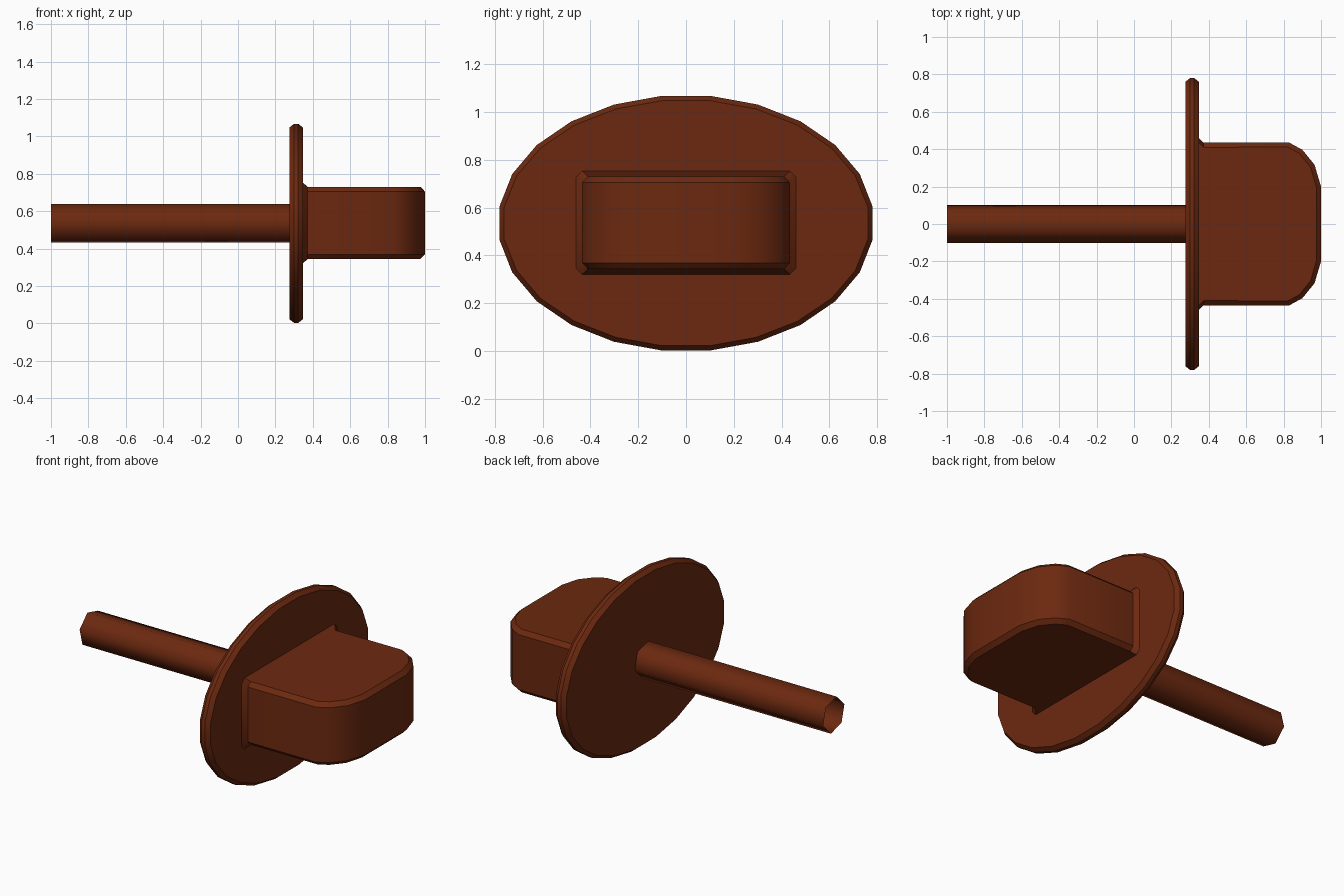
import bpy, bmesh
from math import sin, cos, radians, pi

if "Cube" in bpy.data.objects:
    bpy.data.objects.remove(bpy.data.objects["Cube"])

CZ = 0.535  # shared axis height

mat = bpy.data.materials.new("red_brown")
mat.diffuse_color = (0.15, 0.022, 0.005, 1)
mat.use_nodes = True
mat.node_tree.nodes["Principled BSDF"].inputs["Base Color"].default_value = mat.diffuse_color


def loft(name, rings, caps=(True, True), angle=35):
    """Skin a list of closed vertex rings into one mesh object."""
    bm = bmesh.new()
    loops = [[bm.verts.new(p) for p in ring] for ring in rings]
    n = len(loops[0])
    for a, b in zip(loops, loops[1:]):
        for i in range(n):
            j = (i + 1) % n
            bm.faces.new((a[i], a[j], b[j], b[i]))
    if caps[0]:
        bm.faces.new(loops[0][::-1])
    if caps[1]:
        bm.faces.new(loops[-1])
    bmesh.ops.recalc_face_normals(bm, faces=bm.faces)
    me = bpy.data.meshes.new(name)
    bm.to_mesh(me)
    bm.free()
    ob = bpy.data.objects.new(name, me)
    bpy.context.collection.objects.link(ob)
    me.materials.append(mat)
    bpy.ops.object.select_all(action='DESELECT')
    ob.select_set(True)
    bpy.context.view_layer.objects.active = ob
    bpy.ops.object.shade_smooth_by_angle(angle=radians(angle))
    return ob


def ellipse(x, ry, rz, n, turn):
    return [(x, ry * cos(turn + 2 * pi * i / n), CZ + rz * sin(turn + 2 * pi * i / n))
            for i in range(n)]


# Oval flange with a chamfered rim
rim = [(0.275, 0.02), (0.30, 0), (0.322, 0), (0.347, 0.02)]
loft("oval_flange", [ellipse(x, 0.787 - d, 0.537 - d, 24, radians(7.5)) for x, d in rim])

# Open-ended hexagonal rod
loft("rod", [ellipse(x, 0.1065, 0.1065, 6, radians(-15)) for x in (-1.0, 0.28)],
     caps=(False, False), angle=70)

# Half outline of the block seen from above: x, y, normal angle, flare at the root
half = [(0.345, 0.462, 90, 0.025), (0.372, 0.435, 90, 0), (0.83, 0.435, 75, 0),
        (0.90, 0.397, 50, 0), (0.965, 0.317, 35, 0), (1.0, 0.20, 8, 0)]


def block_ring(side, height, inset):
    pts = [(x - inset * cos(radians(a)), y - inset * sin(radians(a)),
            CZ + 0.002 + side * (height + f)) for x, y, a, f in half]
    return pts + [(x, -y, z) for x, y, z in reversed(pts)]


# Rounded block with chamfered top and bottom edges
layers = [(-1, 0.193, 0.025), (-1, 0.168, 0), (1, 0.168, 0), (1, 0.193, 0.025)]
loft("rounded_block", [block_ring(*l) for l in layers])
